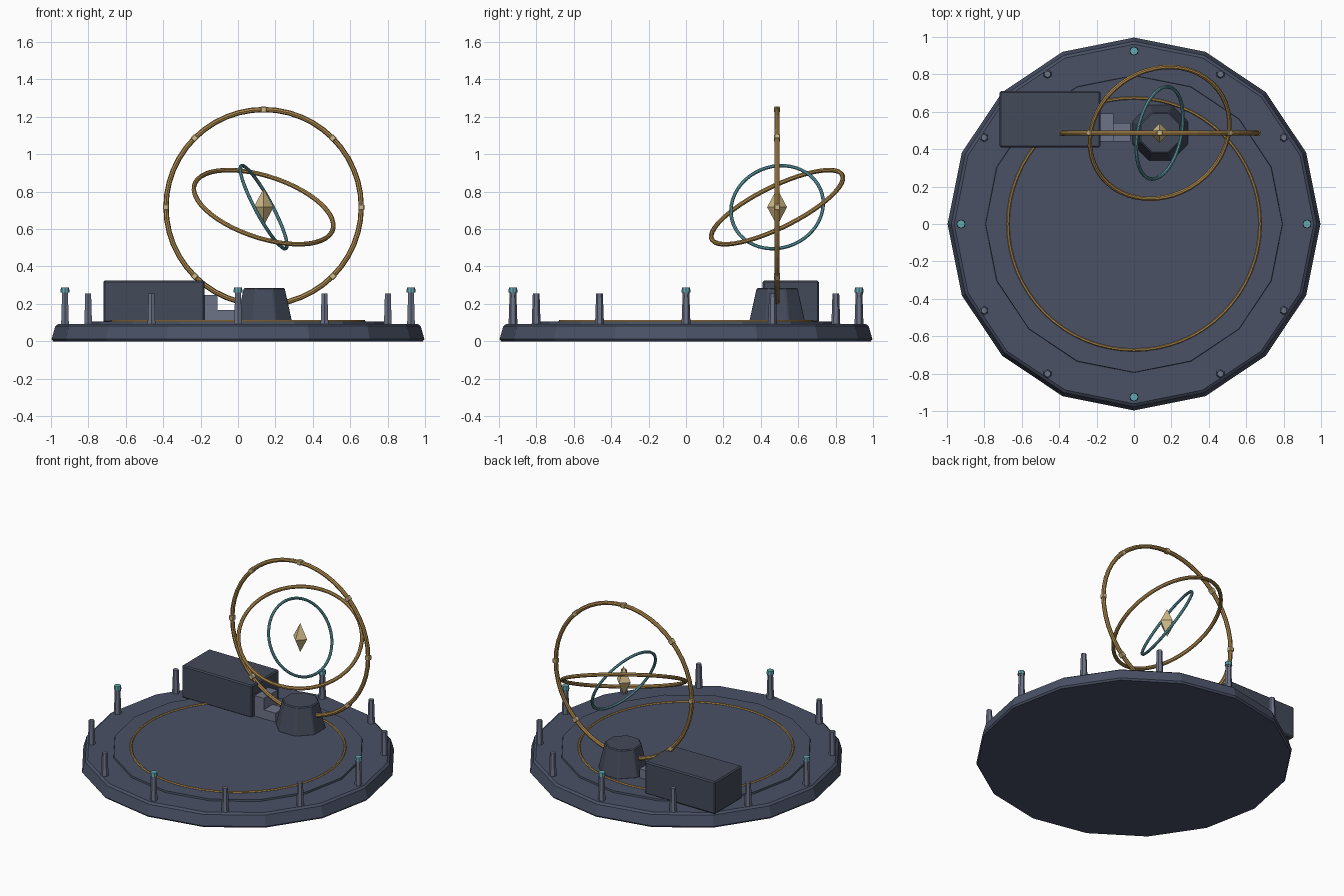
import bpy, bmesh
from math import radians, cos, sin, pi
from mathutils import Vector, Matrix

cube = bpy.data.objects.get("Cube")
if cube:
    bpy.data.objects.remove(cube)


def material(name, rgb):
    m = bpy.data.materials.new(name)
    m.use_nodes = True
    colour = (*rgb, 1)
    m.diffuse_color = colour
    m.node_tree.nodes["Principled BSDF"].inputs["Base Color"].default_value = colour
    return m


SLATE = material("slate", (0.067, 0.082, 0.13))
DARK = material("dark_slate", (0.056, 0.067, 0.1))
STEEL = material("steel_grey", (0.155, 0.175, 0.25))
GOLD = material("aged_gold", (0.42, 0.25, 0.075))
PALE = material("pale_gold", (0.62, 0.48, 0.24))
TEAL = material("teal_glow", (0.13, 0.39, 0.44))


def finish(name, bm, mat, bevel=0):
    bmesh.ops.recalc_face_normals(bm, faces=bm.faces)
    mesh = bpy.data.meshes.new(name)
    bm.to_mesh(mesh)
    bm.free()
    mesh.materials.append(mat)
    obj = bpy.data.objects.new(name, mesh)
    bpy.context.collection.objects.link(obj)
    if bevel:
        mod = obj.modifiers.new("edge_bevel", "BEVEL")
        mod.width = bevel
        mod.segments = 1
    return obj


def frustum(name, x, y, z0, z1, r0, r1, sides, mat, turn=0, bevel=0):
    bm = bmesh.new()
    mtx = Matrix.Translation((x, y, (z0 + z1) / 2)) @ Matrix.Rotation(turn, 4, "Z")
    bmesh.ops.create_cone(bm, cap_ends=True, segments=sides, radius1=r0,
                          radius2=r1, depth=z1 - z0, matrix=mtx)
    return finish(name, bm, mat, bevel)


def box(name, lo, hi, mat, bevel=0):
    lo, hi = Vector(lo), Vector(hi)
    bm = bmesh.new()
    mtx = Matrix.Translation((lo + hi) / 2) @ Matrix.Diagonal((*(hi - lo), 1))
    bmesh.ops.create_cube(bm, size=1, matrix=mtx)
    return finish(name, bm, mat, bevel)


def ring(name, centre, normal, major, minor, mat, segments=48, sides=8):
    bm = bmesh.new()
    turn = Vector((0, 0, 1)).rotation_difference(Vector(normal)).to_matrix().to_4x4()
    place = Matrix.Translation(centre) @ turn
    loops = []
    for i in range(segments):
        a = 2 * pi * i / segments
        loop = []
        for j in range(sides):
            b = 2 * pi * j / sides
            r = major + minor * cos(b)
            loop.append(bm.verts.new(place @ Vector((r * cos(a), r * sin(a), minor * sin(b)))))
        loops.append(loop)
    for i in range(segments):
        p, q = loops[i], loops[(i + 1) % segments]
        for j in range(sides):
            k = (j + 1) % sides
            bm.faces.new((p[j], q[j], q[k], p[k]))
    return finish(name, bm, mat)


# Round platform, raised floor and inlaid ring
frustum("platform", 0, 0, 0, 0.093, 1.0, 0.973, 16, SLATE, bevel=0.012)
frustum("raised_floor", 0, 0, 0.08, 0.105, 0.797, 0.793, 16, SLATE)
ring("floor_inlay", (0, 0, 0.106), (0, 0, 1), 0.674, 0.008, GOLD, 64, 6)

# Perimeter posts, every third one with a glowing cap
for i in range(12):
    a = radians(30 * i)
    x, y = 0.925 * cos(a), 0.925 * sin(a)
    frustum(f"post_{i + 1}", x, y, 0.085, 0.255, 0.024, 0.018, 6, STEEL)
    if i % 3 == 0:
        frustum(f"post_collar_{i + 1}", x, y, 0.25, 0.265, 0.02, 0.02, 6, STEEL)
        frustum(f"post_cap_{i + 1}", x, y, 0.262, 0.287, 0.024, 0.022, 8, TEAL)

# Console block with two side steps
box("console", (-0.72, 0.41, 0.1), (-0.18, 0.71, 0.325), DARK, 0.008)
box("lower_step", (-0.18, 0.44, 0.1), (-0.02, 0.54, 0.167), STEEL)
box("upper_step", (-0.18, 0.44, 0.1), (-0.11, 0.59, 0.247), STEEL)

# Pedestal
frustum("pedestal", 0.14, 0.487, 0.1, 0.285, 0.162, 0.118, 8, DARK, pi / 8, 0.006)

# Nested rings around the centre
C = Vector((0.137, 0.487, 0.717))
ring("outer_ring", C, (0, 1, 0), 0.522, 0.014, GOLD)
ring("middle_ring", C, (0.283, -0.424, 0.86), 0.389, 0.0125, GOLD)
ring("inner_ring", C, (0.867, -0.178, 0.466), 0.251, 0.0095, TEAL)

# Studs on the outer ring
for i in range(8):
    a = pi * i / 4
    bm = bmesh.new()
    at = C + Vector((cos(a), 0, sin(a))) * 0.522
    bmesh.ops.create_cube(bm, size=0.032, matrix=Matrix.Translation(at) @ Matrix.Rotation(-a, 4, "Y"))
    finish(f"ring_stud_{i + 1}", bm, PALE, 0.004)

# Floating crystal: two four-sided pyramids
bm = bmesh.new()
rim = [bm.verts.new(C + Vector((cos(pi * k / 2), sin(pi * k / 2), 0)) * 0.053) for k in range(4)]
for tip_z in (0.1, -0.1):
    tip = bm.verts.new(C + Vector((0, 0, tip_z)))
    for k in range(4):
        bm.faces.new((rim[k], rim[(k + 1) % 4], tip))
finish("crystal", bm, PALE)
